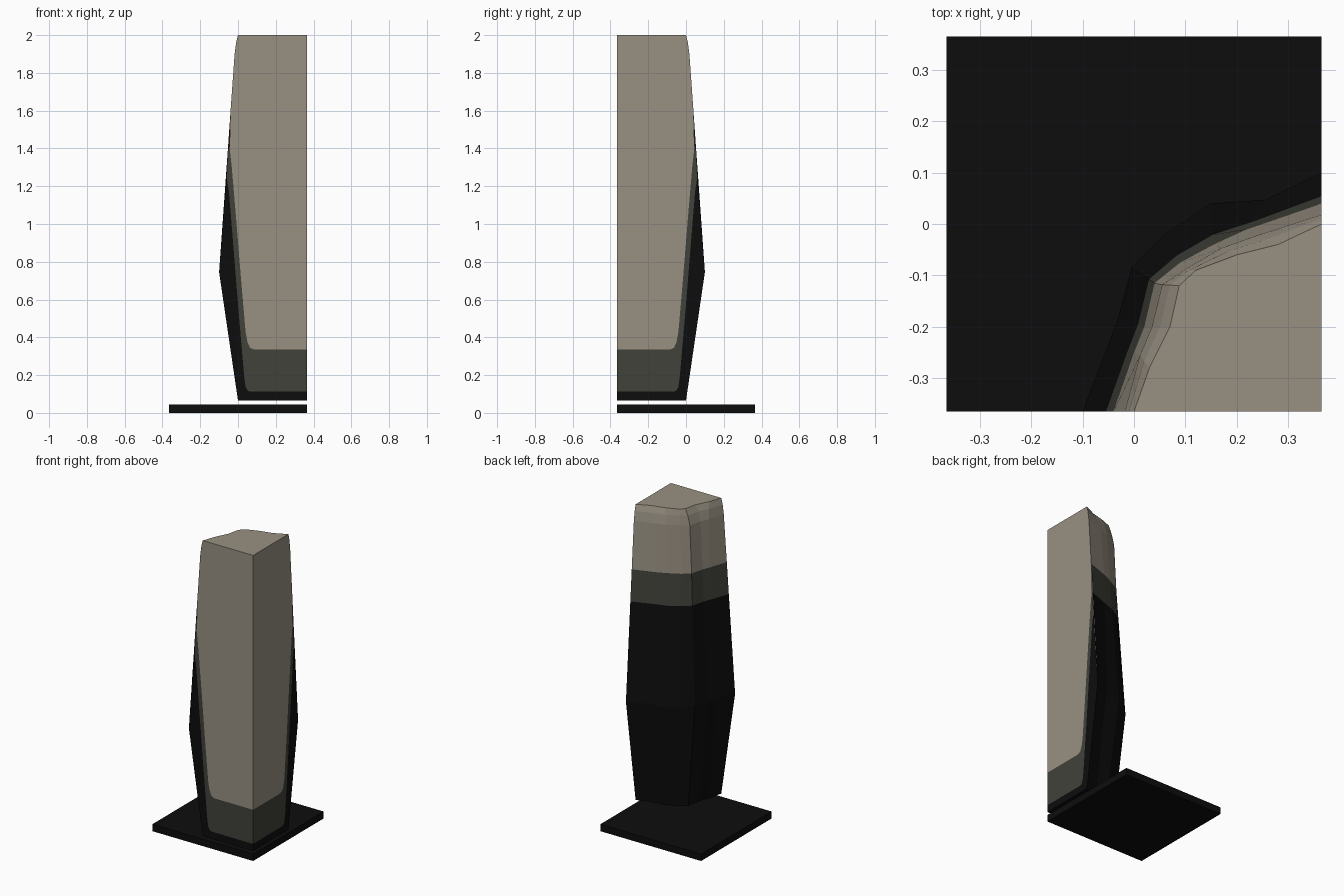
import bpy, bmesh

if "Cube" in bpy.data.objects:
    bpy.data.objects.remove(bpy.data.objects["Cube"])

H = 0.365  # half width of the base slab


def material(name, r, g, b):
    m = bpy.data.materials.new(name)
    m.diffuse_color = (r, g, b, 1)
    m.use_nodes = True
    m.node_tree.nodes["Principled BSDF"].inputs["Base Color"].default_value = m.diffuse_color
    return m


TAN, OLIVE, BLACK = 0, 1, 2
mats = [material("warm_stone", 0.315, 0.28, 0.225),
        material("dark_olive", 0.052, 0.054, 0.042),
        material("near_black", 0.004, 0.004, 0.004)]


def finish(bm, name, materials):
    bmesh.ops.remove_doubles(bm, verts=bm.verts, dist=0.0005)
    bmesh.ops.recalc_face_normals(bm, faces=bm.faces)
    mesh = bpy.data.meshes.new(name)
    bm.to_mesh(mesh)
    bm.free()
    for m in materials:
        mesh.materials.append(m)
    ob = bpy.data.objects.new(name, mesh)
    bpy.context.collection.objects.link(ob)
    return ob


# Base slab
bm = bmesh.new()
bmesh.ops.create_cube(bm, size=1)
bmesh.ops.scale(bm, vec=(2 * H, 2 * H, 0.045), verts=bm.verts)
bmesh.ops.translate(bm, vec=(0, 0, 0.0225), verts=bm.verts)
finish(bm, "base_slab", [mats[BLACK]])

# Plan outlines of the faceted rear wall, from front edge to right edge
foot = [(0, -H), (.02, -.27), (.045, -.2), (.06, -.11),
        (.105, -.075), (.18, -.045), (.27, -.03), (H, 0)]
belly = [(-.1, -H), (-.05, -.235), (-.03, -.18), (-.005, -.085),
         (.06, -.02), (.15, .04), (.255, .047), (H, .1)]
band = [(-.04, -H), (0, -.25), (.02, -.2), (.04, -.115),
        (.09, -.075), (.155, -.04), (.22, -.01), (H, .04)]
shoulder = [(-.018, -H), (.012, -.255), (.035, -.2), (.055, -.118),
            (.1, -.088), (.17, -.047), (.24, -.022), (H, .018)]
crown = [(0, -H), (.03, -.28), (.07, -.2), (.088, -.12),
         (.12, -.09), (.2, -.06), (.28, -.04), (H, 0)]


def mix(a, b, t):
    return [(p[0] + (q[0] - p[0]) * t, p[1] + (q[1] - p[1]) * t)
            for p, q in zip(a, b)]


# height, outline, colour of the wall above that ring
rings = [(0.065, foot, BLACK), (0.745, belly, BLACK),
         (1.385, mix(belly, band, 0.76), OLIVE), (1.59, band, TAN),
         (1.90, shoulder, TAN), (1.96, mix(shoulder, crown, 0.45), TAN),
         (2.0, crown, TAN)]

bm = bmesh.new()


def face(points, colour):
    f = bm.faces.new([bm.verts.new(p) for p in points])
    f.material_index = colour


# Rear wall
for (z0, a, colour), (z1, b, _) in zip(rings, rings[1:]):
    for i in range(len(a) - 1):
        face([(*a[i], z0), (*a[i + 1], z0),
              (*b[i + 1], z1), (*b[i], z1)], colour)

# Top and bottom caps
face([(*p, 2.0) for p in crown] + [(H, -H, 2.0)], TAN)
face([(*p, 0.065) for p in foot] + [(H, -H, 0.065)], BLACK)

# Painted borders on the two flat cut sides: (distance across, height)
inner = [(H, .335), (.085, .335), (.063, .345), (.05, .375), (.04, .43),
         (.015, .72), (-.01, 1.03), (-.033, 1.3), (-.045, 1.41)]
outer = [(H, .112), (.065, .112), (.05, .118), (.04, .14), (.033, .19),
         (.002, .55), (-.03, .95), (-.048, 1.17), (-.0605, 1.25)]
tip = (rings[2][1][0][0], 1.385)
upper_edge = [(r[1][0][0], r[0]) for r in rings[3:]]
panels = [(inner + upper_edge + [(H, 2.0)], TAN),
          (outer + [tip] + inner[::-1], OLIVE),
          ([(H, .065), (0, .065), (-.1, .745)] + outer[::-1], BLACK)]
for outline, colour in panels:
    face([(u, -H, z) for u, z in outline], colour)
    face([(H, -u, z) for u, z in outline], colour)

finish(bm, "faceted_pillar", mats)
